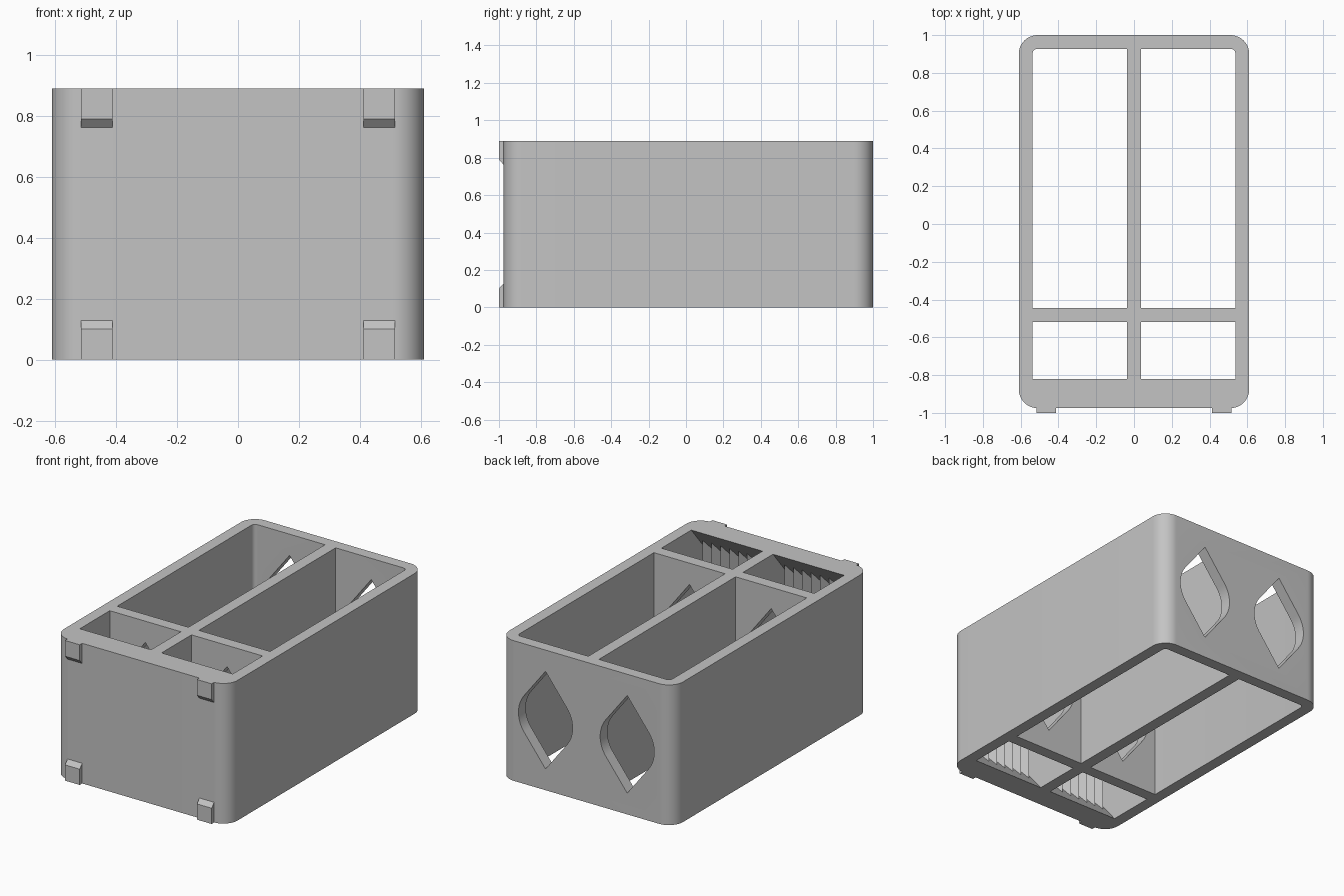
import bpy, bmesh, math
from mathutils import Vector

cube = bpy.data.objects.get("Cube")
if cube:
    bpy.data.objects.remove(cube, do_unlink=True)

H = 0.89                      # box height
FRONT, BACK, SIDE = -0.975, 1.0, 0.61
IN, OUT = 0.037, 0.537        # inner and outer x of each bay
LIP, VALLEY, PEAK = -0.82, -0.955, -0.89

grey = bpy.data.materials.new("light_grey")
grey.use_nodes = True
tone = (0.55, 0.55, 0.55, 1)
grey.diffuse_color = tone
grey.node_tree.nodes["Principled BSDF"].inputs["Base Color"].default_value = tone


def prism(name, points, start, end, axis):
    """Extrude a flat outline along one axis; the outline uses the other two in order."""
    bm = bmesh.new()

    def place(p):
        c = list(p)
        c.insert("xyz".index(axis), start)
        return bm.verts.new(c)

    face = bm.faces.new([place(p) for p in points])
    step = Vector([end - start if a == axis else 0 for a in "xyz"])
    top = bmesh.ops.extrude_face_region(bm, geom=[face])["geom"]
    bmesh.ops.translate(bm, vec=step, verts=[v for v in top if isinstance(v, bmesh.types.BMVert)])
    bmesh.ops.recalc_face_normals(bm, faces=bm.faces)
    mesh = bpy.data.meshes.new(name)
    bm.to_mesh(mesh)
    bm.free()
    mesh.materials.append(grey)
    obj = bpy.data.objects.new(name, mesh)
    bpy.context.collection.objects.link(obj)
    return obj


def rounded(x0, x1, y0, y1, radii, steps=10):
    """Rectangle outline, one radius per corner, anticlockwise from the low corner."""
    pts = []
    corners = [(x0, y0, 1, 1), (x1, y0, -1, 1), (x1, y1, -1, -1), (x0, y1, 1, -1)]
    for i, ((x, y, sx, sy), r) in enumerate(zip(corners, radii)):
        if not r:
            pts.append((x, y))
            continue
        for k in range(steps + 1):
            a = math.pi * (1 + i / 2 + k / steps / 2)
            pts.append((x + sx * r + r * math.cos(a), y + sy * r + r * math.sin(a)))
    return pts


def combine(target, tool, operation):
    mod = target.modifiers.new("combine", "BOOLEAN")
    mod.operation, mod.solver, mod.object = operation, "EXACT", tool
    bpy.context.view_layer.objects.active = target
    bpy.ops.object.modifier_apply(modifier=mod.name)
    bpy.data.objects.remove(tool, do_unlink=True)


# Outer shell
box = prism("divided_box", rounded(-SIDE, SIDE, FRONT, BACK, [0.1] * 4, 16), 0, H, "z")

# Pointed round window outline: a circle with tangents meeting above and below
R, TIP = 0.19, 0.31
phi = math.asin(R / TIP)
window = []
for turn in (0, math.pi):
    for k in range(17):
        a = turn - phi + 2 * phi * k / 16
        window.append((R * math.cos(a), R * math.sin(a)))
    window.append((0, TIP if turn == 0 else -TIP))

for s in (-1, 1):
    x0, x1 = sorted((s * IN, s * OUT))
    mid = (x0 + x1) / 2
    # Long rear bay, rounded at the outer back corner, and short front bay
    radii = [0, 0, 0.025, 0] if s > 0 else [0, 0, 0, 0.025]
    combine(box, prism("long_bay", rounded(x0, x1, -0.445, 0.927, radii, 6), -0.1, H + 0.1, "z"), "DIFFERENCE")
    combine(box, prism("short_bay", rounded(x0, x1, LIP, -0.52, [0] * 4), -0.1, H + 0.1, "z"), "DIFFERENCE")
    # Windows through the rear wall and the cross divider
    hole = [(mid + x, H / 2 + z) for x, z in window]
    combine(box, prism("window", hole, -0.6, 1.1, "y"), "DIFFERENCE")
    # Recess with sloping ends in the inside of the front wall
    rise = (LIP - VALLEY) * 1.2
    recess = [(-0.7, 0), (LIP, 0), (VALLEY, rise), (VALLEY, H - rise), (LIP, H), (-0.7, H)]
    combine(box, prism("recess", recess, x0, x1, "x"), "DIFFERENCE")
    # Upright gripping ridges in the recess
    n = 8
    w = (x1 - x0) / n
    zig = [(x1, VALLEY - 0.01), (x0, VALLEY - 0.01), (x0, VALLEY)]
    for k in range(n):
        zig += [(x0 + (k + 0.5) * w, PEAK), (x0 + (k + 1) * w, VALLEY)]
    combine(box, prism("ridges", zig, 0.07, H - 0.07, "z"), "UNION")

# Four small clips on the front face, sloped towards the middle
for s, side in ((-1, "right"), (1, "left")):
    x0, x1 = sorted((s * 0.412, s * 0.515))
    for level in ("lower", "upper"):
        prof = [(FRONT + 0.01, 0), (-1, 0), (-1, 0.1), (FRONT, 0.128), (FRONT + 0.01, 0.128)]
        if level == "upper":
            prof = [(y, H - z) for y, z in prof]
        prism(f"{side}_{level}_clip", prof, x0, x1, "x")

# Smooth the rounded walls, keep real edges sharp
bpy.ops.object.select_all(action="DESELECT")
box.select_set(True)
bpy.context.view_layer.objects.active = box
bpy.ops.object.shade_smooth_by_angle(angle=math.radians(25))
